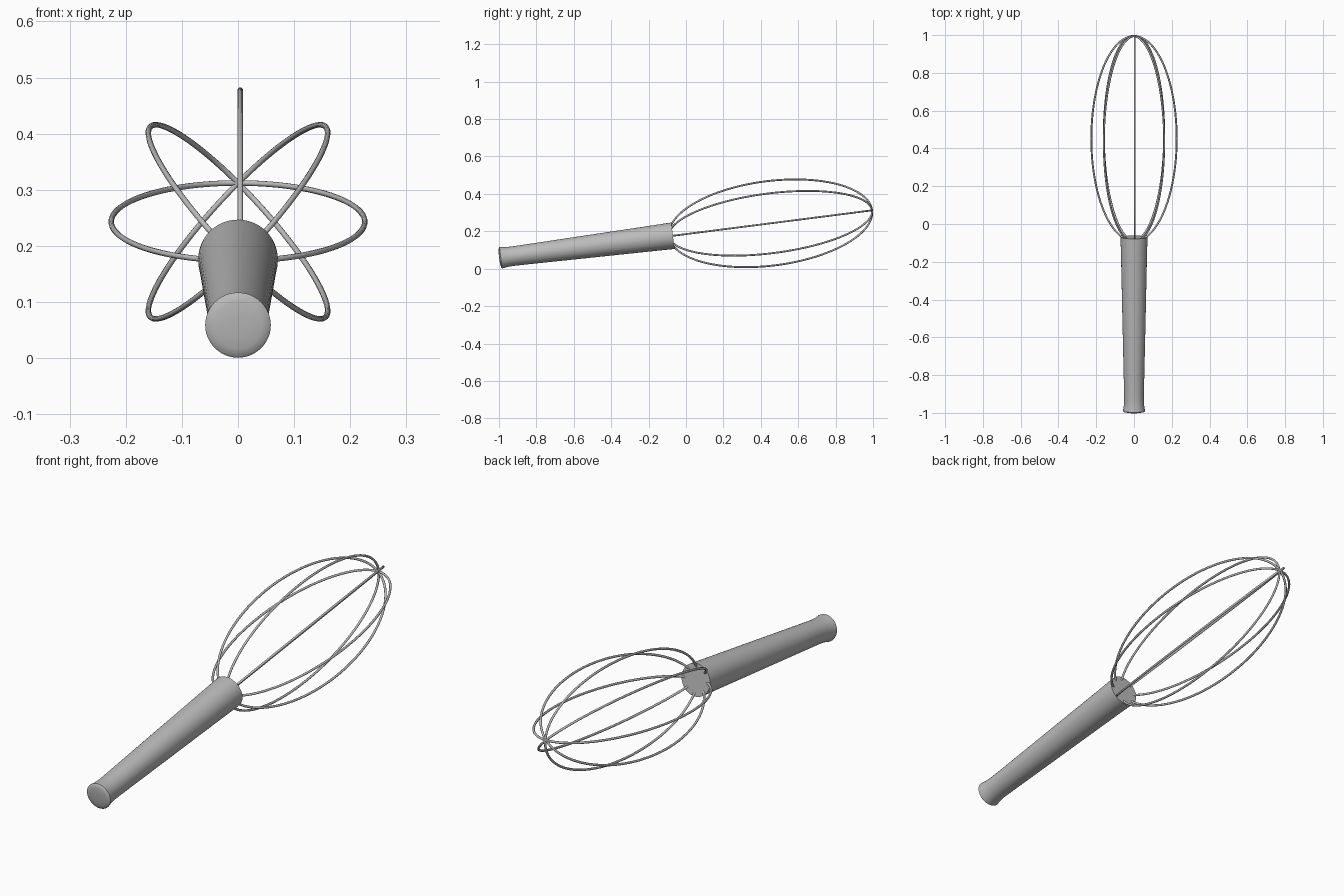
import bpy, bmesh, math
from mathutils import Matrix

cube = bpy.data.objects.get("Cube")
if cube:
    bpy.data.objects.remove(cube, do_unlink=True)

TILT = math.radians(7.27)
# Local +Z runs along the whisk, from the butt of the handle to the tip
PLACE = Matrix.Translation((0, -0.993, 0.0585)) @ Matrix.Rotation(TILT - math.pi / 2, 4, 'X')


def material(name, color):
    mat = bpy.data.materials.new(name)
    mat.use_nodes = True
    mat.diffuse_color = color
    mat.node_tree.nodes["Principled BSDF"].inputs["Base Color"].default_value = color
    return mat


steel = material("brushed grey steel", (0.5, 0.5, 0.5, 1))


def finish(name, bm, angle):
    bmesh.ops.recalc_face_normals(bm, faces=bm.faces)
    mesh = bpy.data.meshes.new(name)
    bm.to_mesh(mesh)
    bm.free()
    mesh.materials.append(steel)
    obj = bpy.data.objects.new(name, mesh)
    bpy.context.collection.objects.link(obj)
    obj.matrix_world = PLACE
    bpy.ops.object.select_all(action='DESELECT')
    obj.select_set(True)
    bpy.context.view_layer.objects.active = obj
    bpy.ops.object.shade_smooth_by_angle(angle=math.radians(angle))


def bridge(bm, a, b):
    for i in range(len(a)):
        j = (i + 1) % len(a)
        bm.faces.new((a[i], a[j], b[j], b[i]))


# Handle: lathed profile with a flared, slightly domed butt
def handle(profile, sides=48):
    bm = bmesh.new()
    rings = []
    for r, s in profile:
        rings.append([bm.verts.new((r * math.cos(t), r * math.sin(t), s))
                      for t in (math.tau * k / sides for k in range(sides))])
    for a, b in zip(rings, rings[1:]):
        bridge(bm, a, b)
    bm.faces.new(rings[0])
    bm.faces.new(rings[-1])
    finish("handle", bm, 40)


handle([(0.02, -0.006), (0.042, -0.004), (0.054, -0.001), (0.0585, 0.003),
        (0.057, 0.012), (0.054, 0.03), (0.052, 0.06), (0.053, 0.12),
        (0.062, 0.52), (0.069, 0.84), (0.071, 0.91), (0.071, 0.9305)])


# Wire loops: a round section swept along an ellipse that sinks into the handle
def wire_loop(name, turn, offset=0, half_width=0.226, half_length=0.547,
              center=1.457, radius=0.005, steps=96, sides=10):
    bm = bmesh.new()
    rings = []
    for k in range(steps):
        t = math.tau * k / steps
        x, z = half_width * math.cos(t), half_length * math.sin(t)
        nx, nz = half_length * math.cos(t), half_width * math.sin(t)
        size = math.hypot(nx, nz)
        ring = []
        for m in range(sides):
            a = math.tau * m / sides
            out = radius * math.cos(a) / size
            ring.append(bm.verts.new((x + nx * out, radius * math.sin(a), center + z + nz * out)))
        rings.append(ring)
    for k in range(steps):
        bridge(bm, rings[k], rings[(k + 1) % steps])
    bm.transform(Matrix.Translation((offset, 0, 0)) @ Matrix.Rotation(math.radians(turn), 4, 'Z'))
    finish(name, bm, 60)


wire_loop("horizontal_wire", 0)
wire_loop("left_diagonal_wire", 45)
wire_loop("vertical_wire", 90, offset=0.004)
wire_loop("right_diagonal_wire", 135)
